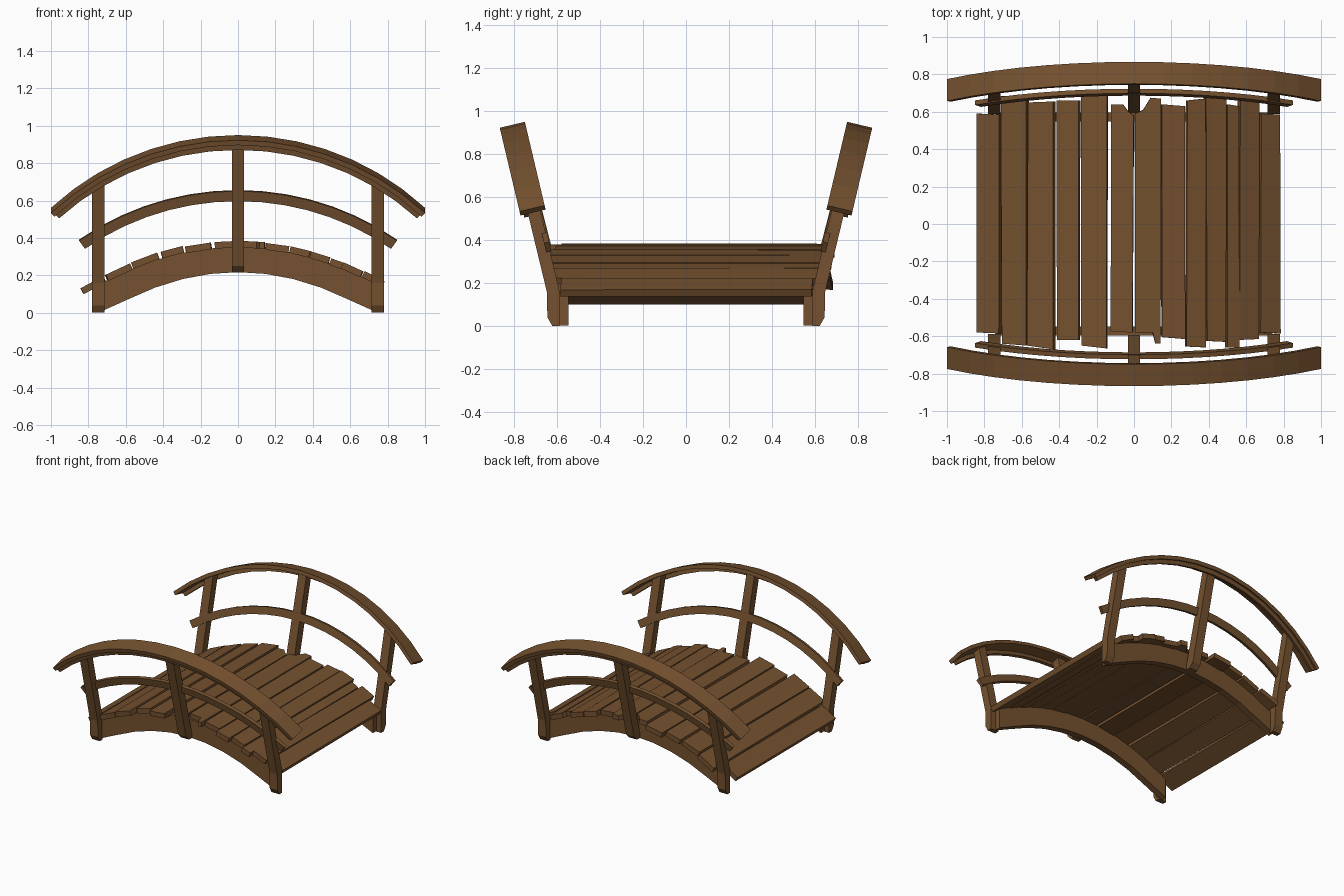
import bpy, bmesh, math, random
from mathutils import Vector

if "Cube" in bpy.data.objects:
    bpy.data.objects.remove(bpy.data.objects["Cube"])

random.seed(4)
wood = bpy.data.materials.new("brown wood")
wood.diffuse_color = (0.178, 0.083, 0.029, 1)
wood.use_nodes = True
wood.node_tree.nodes["Principled BSDF"].inputs["Base Color"].default_value = wood.diffuse_color
T = math.radians(13.3)            # outward lean of the railings


def finish(name, bm, mirror=(False, False, False)):
    bmesh.ops.recalc_face_normals(bm, faces=bm.faces)
    me = bpy.data.meshes.new(name)
    bm.to_mesh(me)
    bm.free()
    me.materials.append(wood)
    ob = bpy.data.objects.new(name, me)
    bpy.context.collection.objects.link(ob)
    if any(mirror):
        m = ob.modifiers.new("mirror", 'MIRROR')
        m.use_axis = mirror
        m.use_mirror_merge = False
    return ob


def loft(name, rings, mirror=(False, False, False)):
    """Skin equal rings of points and cap both ends."""
    bm = bmesh.new()
    vs = [[bm.verts.new(p) for p in r] for r in rings]
    n = len(vs[0])
    for a, b in zip(vs, vs[1:]):
        for i in range(n):
            j = (i + 1) % n
            bm.faces.new((a[i], a[j], b[j], b[i]))
    bm.faces.new(vs[0])
    bm.faces.new(vs[-1])
    return finish(name, bm, mirror)


def lean(x, n, s):
    """Point in the tilted railing plane: n outward, s up the slope."""
    return Vector((x, 0.75 + n * math.cos(T) + s * math.sin(T),
                   0.95 - n * math.sin(T) + s * math.cos(T)))


def arch(name, half, sag, s0, n0, n1, r0, r1, segs=14):
    """Curved bar with a rectangular section, in the railing plane."""
    R = (half * half + sag * sag) / (2 * sag)
    A = math.asin(half / R)
    rings = []
    for i in range(segs + 1):
        a = A * (2 * i / segs - 1)
        rings.append([lean((R + r) * math.sin(a), n, s0 + (R + r) * math.cos(a) - R)
                      for n, r in ((n0, r0), (n1, r0), (n1, r1), (n0, r1))])
    return loft(name, rings, (False, True, False))


# Railings: top plank, strip under its outer edge, thin middle rail
arch("handrail", 1.0, 0.40, 0.0, 0.0, 0.12, 0.0, -0.027)
arch("handrail_strip", 0.982, 0.386, -0.02, 0.083, 0.105, 0.0, -0.037)
arch("middle_rail", 0.85, 0.272, -0.298, 0.018, 0.043, 0.0, -0.055)

# Posts
N0, N1 = 0.025, 0.085


def flat_ring(x0, x1, y0, y1, z):
    return [(x0, y0, z), (x1, y0, z), (x1, y1, z), (x0, y1, z)]


def lean_ring(x0, x1, s0, s1):
    return [lean(x0, N0, s0), lean(x1, N0, s1), lean(x1, N1, s1), lean(x0, N1, s0)]


loft("end_post", [flat_ring(0.715, 0.78, 0.588, 0.622, 0.0),
                  flat_ring(0.715, 0.78, 0.588, 0.645, 0.04),
                  flat_ring(0.715, 0.78, 0.588, 0.648, 0.16),
                  lean_ring(0.715, 0.78, -0.208, -0.25)], (True, True, False))
loft("middle_post", [flat_ring(-0.033, 0.033, 0.59, 0.63, 0.215),
                     flat_ring(-0.033, 0.033, 0.595, 0.665, 0.25),
                     lean_ring(-0.033, 0.033, -0.015, -0.015)], (False, True, False))

# Arched side beams under the deck
rings = []
for i in range(11):
    x = -0.74 + 1.48 * i / 10
    top, low = 0.352 - 0.36 * x * x, max(0.003, 0.217 - 0.42 * x * x)
    rings.append([(x, 0.547, low), (x, 0.597, low), (x, 0.597, top), (x, 0.547, top)])
loft("side_beam", rings, (False, True, False))

# Deck planks: left, right, then front-end and back-end y at left and right
planks = [
    (-0.84, -0.72, -0.58, -0.585, 0.59, 0.585),
    (-0.71, -0.58, -0.64, -0.65, 0.685, 0.67),
    (-0.57, -0.43, -0.65, -0.67, 0.65, 0.655),
    (-0.415, -0.295, -0.62, -0.62, 0.66, 0.66),
    (-0.285, -0.145, -0.65, -0.665, 0.69, 0.685),
    (-0.125, -0.005, -0.575, -0.58, 0.64, 0.58),
    (0.003, 0.142, -0.58, -0.64, 0.59, 0.67),
    (0.15, 0.275, -0.605, -0.615, 0.64, 0.63),
    (0.285, 0.385, -0.655, -0.66, 0.66, 0.67),
    (0.388, 0.495, -0.625, -0.63, 0.68, 0.675),
    (0.5, 0.562, -0.66, -0.66, 0.64, 0.63),
    (0.568, 0.67, -0.62, -0.615, 0.665, 0.66),
    (0.68, 0.785, -0.58, -0.585, 0.59, 0.585),
]
# Extra points where the two middle planks are chipped around the posts
chips = {5: [(-0.06, 0.64), (-0.03, 0.6)],
         6: [(0.09, 0.675), (0.05, 0.61), "front", (0.1, -0.58), (0.115, -0.64)]}

for k, (x0, x1, f0, f1, b0, b1) in enumerate(planks):
    extra = chips.get(k, [])
    cut = extra.index("front") if "front" in extra else len(extra)
    back, front = extra[:cut], extra[cut + 1:]
    if k == 5:
        back = back[::-1]
    w = lambda: random.uniform(-0.004, 0.004)
    outline = ([(x0 + w(), f0)] + front + [(x1 + w(), f1), (x1 + w(), b1)]
               + back + [(x0 + w(), b0)])
    xm = (x0 + x1) / 2
    slope = -0.72 * xm + random.uniform(-0.03, 0.03)
    zm = 0.384 - 0.36 * xm * xm + random.uniform(-0.004, 0.004)
    nrm = Vector((-slope, 0, 1)).normalized()
    top = [Vector((x, y, zm + slope * (x - xm))) for x, y in outline]
    loft("deck_plank_%d" % (k + 1), [[p - nrm * 0.036 for p in top], top])
